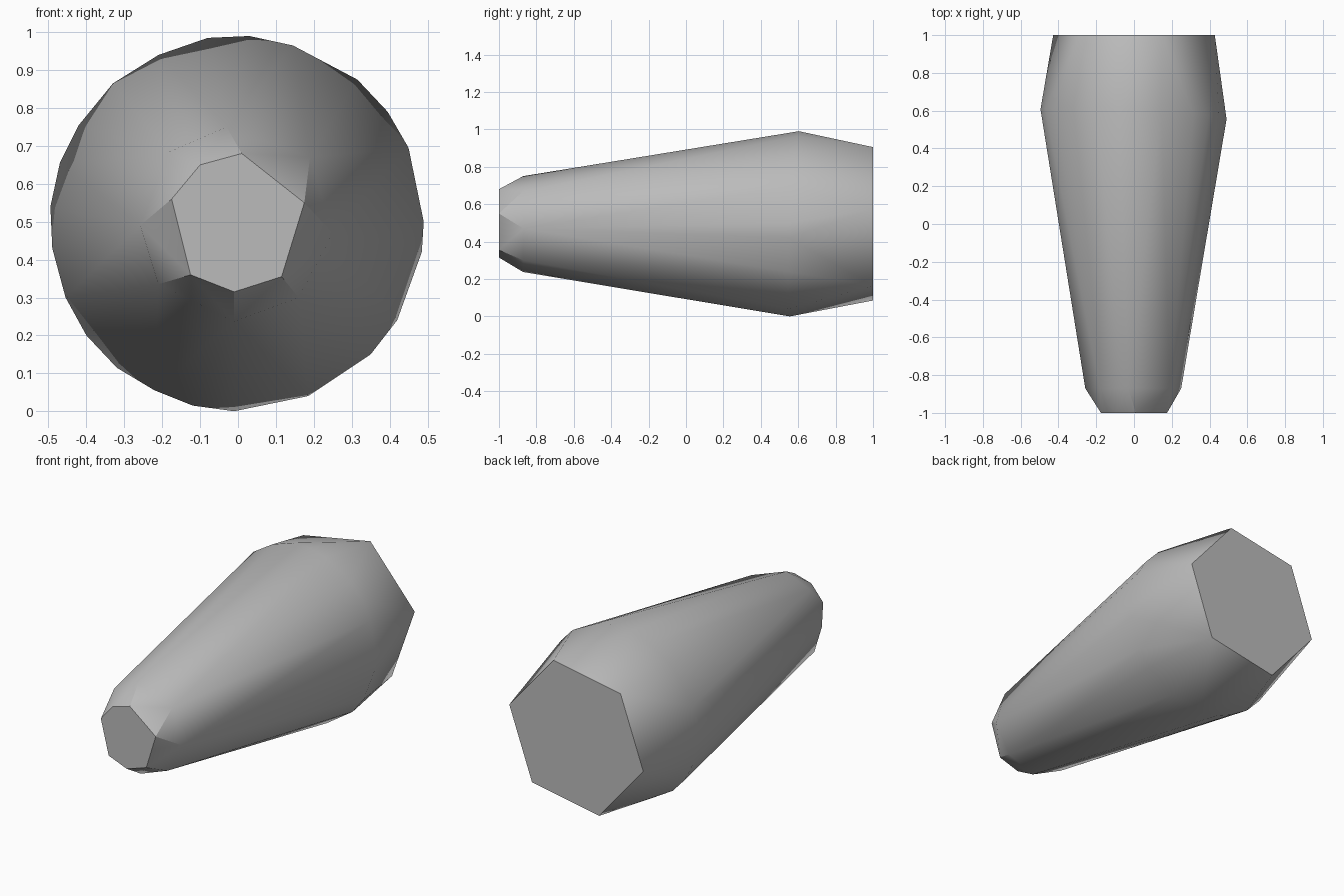
import bpy
import bmesh
from math import cos, sin, radians, hypot

cube = bpy.data.objects.get("Cube")
if cube:
    bpy.data.objects.remove(cube, do_unlink=True)

CENTRE_Z = 0.495

# Plain grey material
grey = bpy.data.materials.new("plain_grey")
grey.use_nodes = True
colour = (0.5, 0.5, 0.5, 1)
grey.diffuse_color = colour
grey.node_tree.nodes["Principled BSDF"].inputs["Base Color"].default_value = colour

# Cross-sections as (x, z) outlines
nose_face = [(0.01, 0.68), (0.175, 0.55), (0.115, 0.355), (-0.01, 0.315),
             (-0.125, 0.36), (-0.175, 0.56), (-0.1, 0.65)]
nose_shoulder = [(-0.03, 0.75), (0.19, 0.67), (0.25, 0.47), (0.16, 0.3),
                 (-0.01, 0.237), (-0.21, 0.335), (-0.258, 0.49), (-0.18, 0.685)]
wide_ring = [(0.03, 0.99), (-0.08, 0.985), (-0.21, 0.94), (-0.33, 0.865),
             (-0.42, 0.755), (-0.47, 0.655), (-0.495, 0.54), (-0.49, 0.43),
             (-0.455, 0.3), (-0.4, 0.2), (-0.32, 0.115), (-0.22, 0.055),
             (-0.12, 0.015), (-0.01, 0), (0.185, 0.04), (0.35, 0.15),
             (0.42, 0.24), (0.485, 0.42), (0.49, 0.5), (0.45, 0.695),
             (0.395, 0.79), (0.315, 0.875), (0.145, 0.965)]
tail_face = [(0.435 * cos(radians(a)), CENTRE_Z + 0.435 * sin(radians(a)))
             for a in [10.5 + 60 * i for i in range(6)]]


def ring_y(x, z):
    """Widest ring leans slightly forward towards the lower left side."""
    dx, dz = x, z - CENTRE_Z
    return 0.58 + 0.03 * (dz - dx) / hypot(dx, dz) / 1.2


# Faceted tapered body: skin stretched tightly over the cross-sections
bm = bmesh.new()
for outline, y in ((nose_face, -1), (nose_shoulder, -0.87), (tail_face, 1)):
    for x, z in outline:
        bm.verts.new((x, y, z))
for x, z in wide_ring:
    bm.verts.new((x, ring_y(x, z), z))
result = bmesh.ops.convex_hull(bm, input=bm.verts[:])
spare = [v for v in bm.verts if not v.link_faces]
bmesh.ops.delete(bm, geom=spare, context='VERTS')
bmesh.ops.dissolve_limit(bm, angle_limit=radians(1), verts=bm.verts[:], edges=bm.edges[:])
bmesh.ops.recalc_face_normals(bm, faces=bm.faces[:])

mesh = bpy.data.meshes.new("tapered_body")
bm.to_mesh(mesh)
bm.free()
mesh.materials.append(grey)
body = bpy.data.objects.new("tapered_body", mesh)
bpy.context.collection.objects.link(body)

# Soft shading with crisp end caps
bpy.ops.object.select_all(action='DESELECT')
body.select_set(True)
bpy.context.view_layer.objects.active = body
bpy.ops.object.shade_smooth_by_angle(angle=radians(30))
